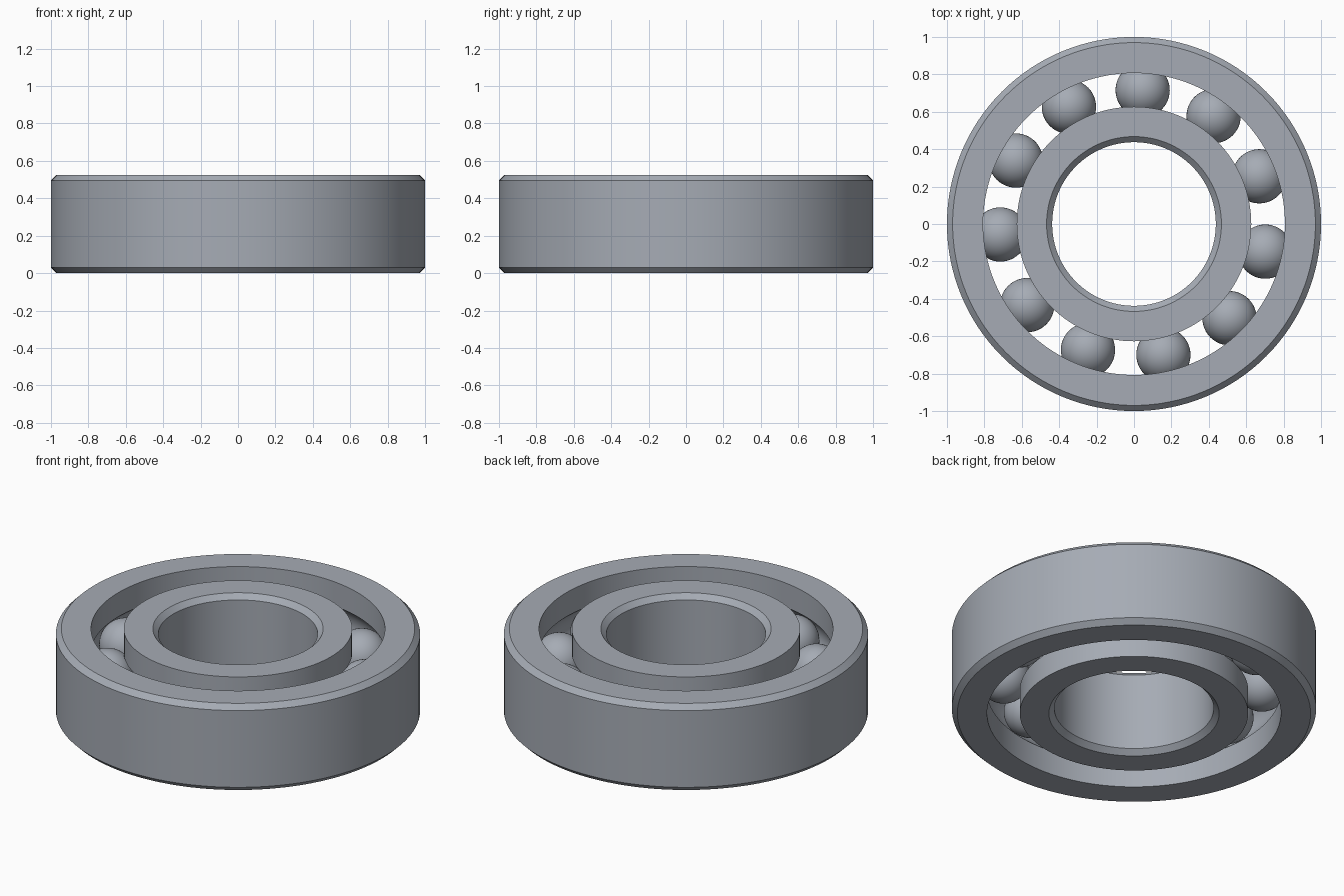
import bpy
import bmesh
from math import sin, cos, asin, pi, radians
from mathutils import Matrix

HEIGHT = 0.525
MID = HEIGHT / 2
CHAMFER = 0.03
PITCH = 0.717        # radius of the circle the balls run on
BALL = 0.145
GROOVE = 0.147
BALLS = 11
SEGMENTS = 128

if "Cube" in bpy.data.objects:
    bpy.data.objects.remove(bpy.data.objects["Cube"], do_unlink=True)

steel = bpy.data.materials.new("steel grey")
steel.use_nodes = True
steel.diffuse_color = (0.38, 0.41, 0.46, 1)
steel.node_tree.nodes["Principled BSDF"].inputs["Base Color"].default_value = steel.diffuse_color


def finish(bm, name):
    """Turn a bmesh into a smooth-shaded steel object with sharp edges kept."""
    bmesh.ops.recalc_face_normals(bm, faces=bm.faces)
    mesh = bpy.data.meshes.new(name)
    bm.to_mesh(mesh)
    bm.free()
    mesh.materials.append(steel)
    obj = bpy.data.objects.new(name, mesh)
    bpy.context.collection.objects.link(obj)
    bpy.ops.object.select_all(action='DESELECT')
    obj.select_set(True)
    bpy.context.view_layer.objects.active = obj
    bpy.ops.object.shade_smooth_by_angle(angle=radians(25))
    return obj


def race(name, plain, shoulder):
    """Ring with chamfers on its plain wall and a ball groove in its shoulder wall."""
    side = 1 if shoulder > plain else -1
    inset = plain + side * CHAMFER
    profile = [(shoulder, 0), (inset, 0), (plain, CHAMFER),
               (plain, HEIGHT - CHAMFER), (inset, HEIGHT), (shoulder, HEIGHT)]
    # Groove arc, from its upper lip down to its lower lip
    half = asin(((GROOVE ** 2 - (PITCH - shoulder) ** 2) ** 0.5) / GROOVE)
    steps = 12
    for i in range(steps + 1):
        a = half - 2 * half * i / steps
        profile.append((PITCH - side * GROOVE * cos(a), MID + GROOVE * sin(a)))

    bm = bmesh.new()
    loops = []
    for s in range(SEGMENTS):
        t = 2 * pi * s / SEGMENTS
        loops.append([bm.verts.new((r * cos(t), r * sin(t), z)) for r, z in profile])
    n = len(profile)
    for s in range(SEGMENTS):
        a, b = loops[s], loops[(s + 1) % SEGMENTS]
        for i in range(n):
            j = (i + 1) % n
            bm.faces.new((a[i], b[i], b[j], a[j]))
    return finish(bm, name)


# Races
race("outer_race", 1.0, 0.807)
race("inner_race", 0.4375, 0.627)

# Balls, evenly spaced between the races
for k in range(BALLS):
    t = radians(86.3) - 2 * pi * k / BALLS
    bm = bmesh.new()
    bmesh.ops.create_uvsphere(
        bm, u_segments=48, v_segments=24, radius=BALL,
        matrix=Matrix.Translation((PITCH * cos(t), PITCH * sin(t), MID)))
    finish(bm, f"ball_{k + 1}")
